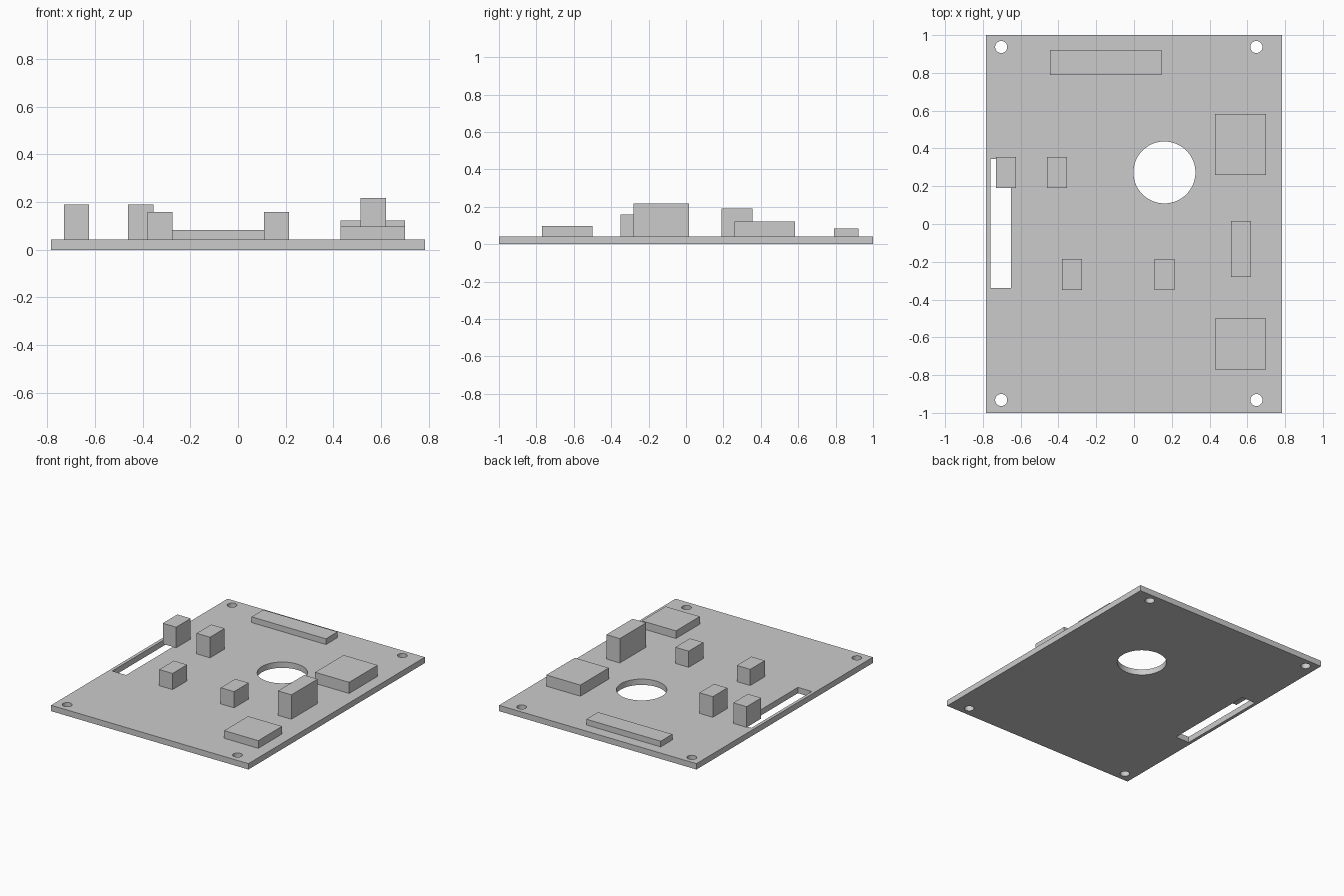
import bpy
import bmesh
from math import cos, sin, tau, radians

cube = bpy.data.objects.get("Cube")
if cube:
    bpy.data.objects.remove(cube, do_unlink=True)

THICK = 0.042

grey = bpy.data.materials.new("plain grey")
grey.use_nodes = True
colour = (0.6, 0.6, 0.6, 1)
grey.diffuse_color = colour
grey.node_tree.nodes["Principled BSDF"].inputs["Base Color"].default_value = colour


def rectangle(x0, x1, y0, y1):
    return [(x0, y0), (x1, y0), (x1, y1), (x0, y1)]


def circle(x, y, r, sides):
    return [(x + r * cos(tau * i / sides), y + r * sin(tau * i / sides))
            for i in range(sides)]


def add_block(name, x0, x1, y0, y1, top):
    """Box component standing on the board."""
    bm = bmesh.new()
    bmesh.ops.create_cube(bm, size=1)
    for v in bm.verts:
        v.co.x = x0 if v.co.x < 0 else x1
        v.co.y = y0 if v.co.y < 0 else y1
        v.co.z = THICK if v.co.z < 0 else top
    mesh = bpy.data.meshes.new(name)
    bm.to_mesh(mesh)
    bm.free()
    mesh.materials.append(grey)
    bpy.context.collection.objects.link(bpy.data.objects.new(name, mesh))


# Board: filled outline with a side slot, a large hole and four screw holes
outlines = [rectangle(-0.783, 0.783, -1, 1),
            rectangle(-0.76, -0.65, -0.34, 0.345),
            circle(0.161, 0.273, 0.164, 64)]
for x in (-0.703, 0.648):
    for y in (-0.932, 0.937):
        outlines.append(circle(x, y, 0.032, 32))

curve = bpy.data.curves.new("board", "CURVE")
curve.dimensions = "2D"
curve.fill_mode = "BOTH"
curve.extrude = THICK / 2
for points in outlines:
    spline = curve.splines.new("POLY")
    spline.points.add(len(points) - 1)
    for p, (x, y) in zip(spline.points, points):
        p.co = (x, y, 0, 1)
    spline.use_cyclic_u = True
curve.materials.append(grey)
board = bpy.data.objects.new("board", curve)
bpy.context.collection.objects.link(board)
bpy.ops.object.select_all(action="DESELECT")
board.select_set(True)
bpy.context.view_layer.objects.active = board
bpy.ops.object.convert(target="MESH")
board = bpy.context.view_layer.objects.active

# Weld the caps to the walls and rest the board on the floor
bm = bmesh.new()
bm.from_mesh(board.data)
bmesh.ops.remove_doubles(bm, verts=bm.verts, dist=0.0001)
bmesh.ops.translate(bm, verts=bm.verts, vec=(0, 0, THICK / 2))
bmesh.ops.recalc_face_normals(bm, faces=bm.faces)
bm.to_mesh(board.data)
bm.free()
bpy.ops.object.shade_smooth_by_angle(angle=radians(30))

# Flat chips and the long connector
add_block("rear_connector", -0.445, 0.145, 0.79, 0.922, 0.083)
add_block("rear_chip", 0.43, 0.70, 0.26, 0.583, 0.122)
add_block("front_chip", 0.43, 0.70, -0.77, -0.50, 0.097)

# Upright components
add_block("tall_component", 0.513, 0.62, -0.28, 0.017, 0.217)
for name, x in (("rear_right_block", -0.73), ("rear_inner_block", -0.461)):
    add_block(name, x, x + 0.106, 0.19, 0.355, 0.19)
for name, x in (("front_right_block", -0.38), ("front_left_block", 0.108)):
    add_block(name, x, x + 0.106, -0.35, -0.185, 0.158)
